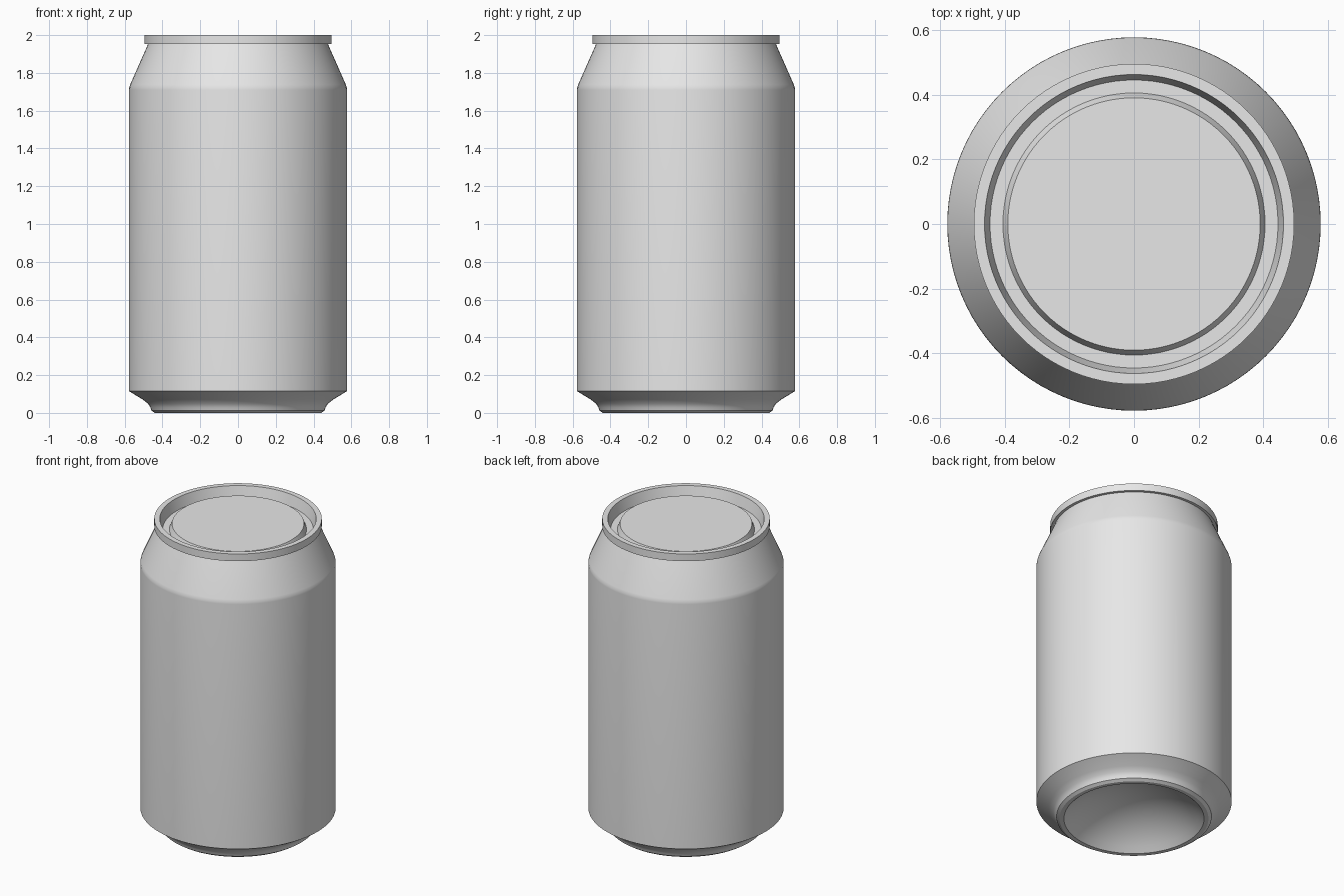
import bpy
import bmesh
import math

SEGMENTS = 96

if "Cube" in bpy.data.objects:
    bpy.data.objects.remove(bpy.data.objects["Cube"], do_unlink=True)

# Plain metal colour
metal = bpy.data.materials.new("light_grey_metal")
metal.use_nodes = True
metal.diffuse_color = (0.8, 0.8, 0.8, 1)
metal.node_tree.nodes["Principled BSDF"].inputs["Base Color"].default_value = (0.8, 0.8, 0.8, 1)


def lathe(name, profile):
    """Turn a list of (radius, height) points around the z axis."""
    bm = bmesh.new()
    verts = [bm.verts.new((r, 0, z)) for r, z in profile]
    edges = [bm.edges.new(pair) for pair in zip(verts, verts[1:])]
    bmesh.ops.spin(bm, geom=verts + edges, cent=(0, 0, 0), axis=(0, 0, 1),
                   angle=math.tau, steps=SEGMENTS, use_merge=True)
    bmesh.ops.remove_doubles(bm, verts=bm.verts, dist=0.0005)
    bmesh.ops.recalc_face_normals(bm, faces=bm.faces)
    mesh = bpy.data.meshes.new(name)
    bm.to_mesh(mesh)
    bm.free()
    mesh.materials.append(metal)
    obj = bpy.data.objects.new(name, mesh)
    bpy.context.collection.objects.link(obj)
    bpy.ops.object.select_all(action="DESELECT")
    obj.select_set(True)
    bpy.context.view_layer.objects.active = obj
    bpy.ops.object.shade_smooth_by_angle(angle=math.radians(30))
    return obj


# Concave dome under the can, as a spherical cap from centre to foot
DOME_R, DOME_H, STEPS = 0.414, 0.17, 10
sphere_r = (DOME_R ** 2 + DOME_H ** 2) / (2 * DOME_H)
half_angle = math.asin(DOME_R / sphere_r)
dome = []
for i in range(STEPS + 1):
    a = half_angle * i / STEPS
    dome.append((sphere_r * math.sin(a), DOME_H - sphere_r * (1 - math.cos(a))))

# Body: dome, standing foot, flared base, straight wall and tapered neck
lathe("can_body", dome + [
    (0.440, 0.0), (0.458, 0.012), (0.464, 0.030), (0.476, 0.048),
    (0.503, 0.070), (0.577, 0.115),
    (0.577, 0.130), (0.577, 1.710), (0.576, 1.722), (0.571, 1.738),
    (0.484, 1.935), (0.477, 1.953),
])

# Lid: rolled rim, sunken channel and raised centre panel
lathe("can_lid", [
    (0.470, 1.953), (0.495, 1.953), (0.495, 2.0), (0.462, 2.0),
    (0.445, 1.930), (0.405, 1.930), (0.390, 1.968), (0.0, 1.968),
])
